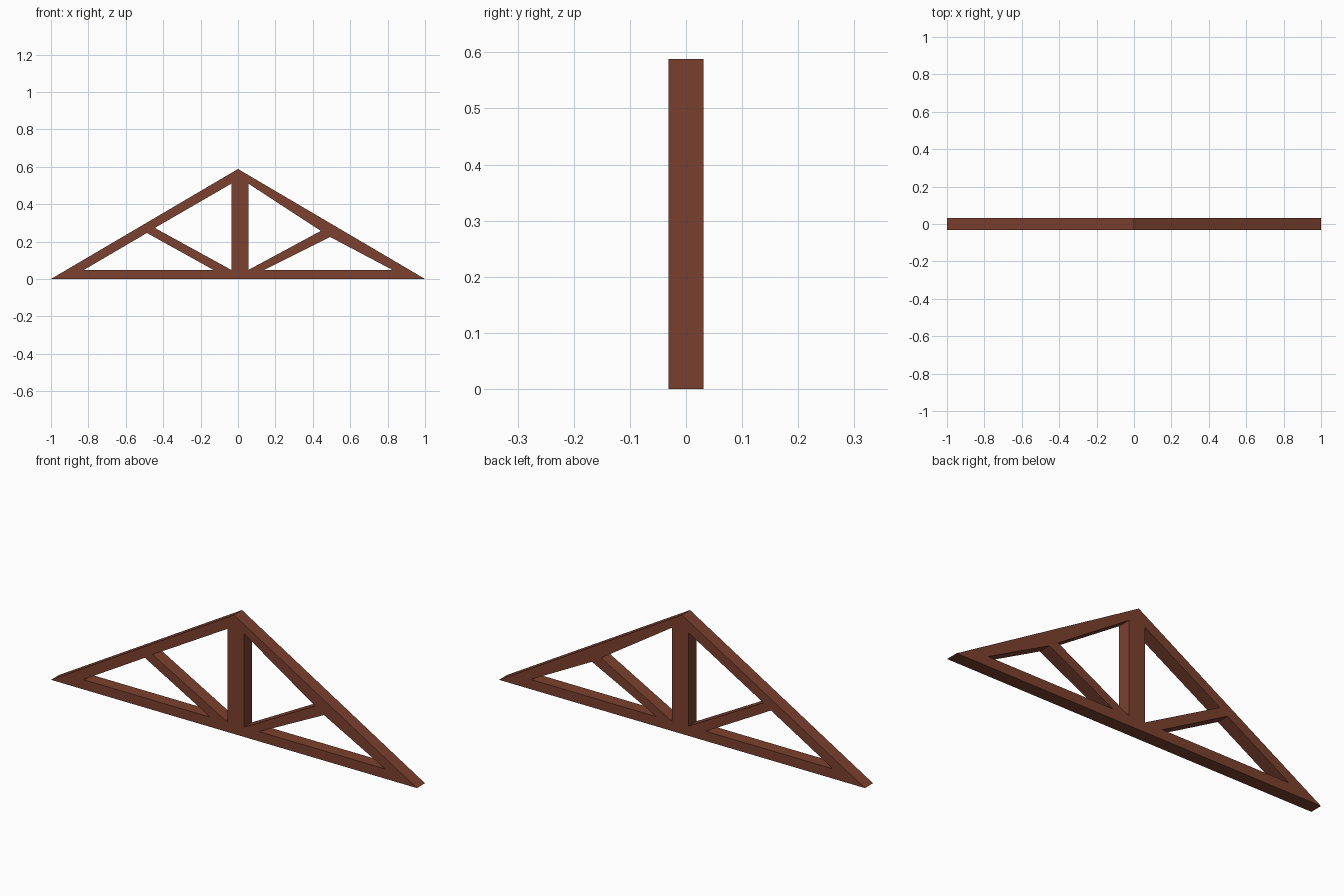
import bpy
import math

if "Cube" in bpy.data.objects:
    bpy.data.objects.remove(bpy.data.objects["Cube"])

DEPTH = 0.063   # truss thickness along y
T = 0.048       # top of the bottom chord

wood = bpy.data.materials.new("red brown wood")
wood.diffuse_color = (0.2, 0.053, 0.029, 1)
wood.use_nodes = True
wood.node_tree.nodes["Principled BSDF"].inputs["Base Color"].default_value = wood.diffuse_color

# Outer triangle, then the four openings that leave chords, post and braces
outline = [(-1, 0), (1, 0), (0, 0.588)]
openings = [
    [(-0.825, T), (-0.487, 0.246), (-0.13, T)],       # left lower
    [(-0.445, 0.273), (-0.035, 0.51), (-0.035, T)],   # left upper
    [(0.055, 0.51), (0.443, 0.257), (0.055, T)],      # right upper
    [(0.492, 0.225), (0.827, T), (0.138, T)],         # right lower
]

# Filled flat profile, thickened both ways
curve = bpy.data.curves.new("truss_profile", 'CURVE')
curve.dimensions = '2D'
curve.fill_mode = 'BOTH'
curve.extrude = DEPTH / 2
for loop in [outline] + openings:
    spline = curve.splines.new('POLY')
    spline.points.add(len(loop) - 1)
    for p, (x, z) in zip(spline.points, loop):
        p.co = (x, z, 0, 1)
    spline.use_cyclic_u = True
curve.materials.append(wood)

# Stand it upright and turn it into a mesh
truss = bpy.data.objects.new("roof_truss", curve)
bpy.context.collection.objects.link(truss)
truss.rotation_euler = (math.pi / 2, 0, 0)
bpy.ops.object.select_all(action='DESELECT')
truss.select_set(True)
bpy.context.view_layer.objects.active = truss
bpy.ops.object.convert(target='MESH')
bpy.ops.object.transform_apply(location=False, rotation=True, scale=False)
bpy.ops.object.shade_flat()
